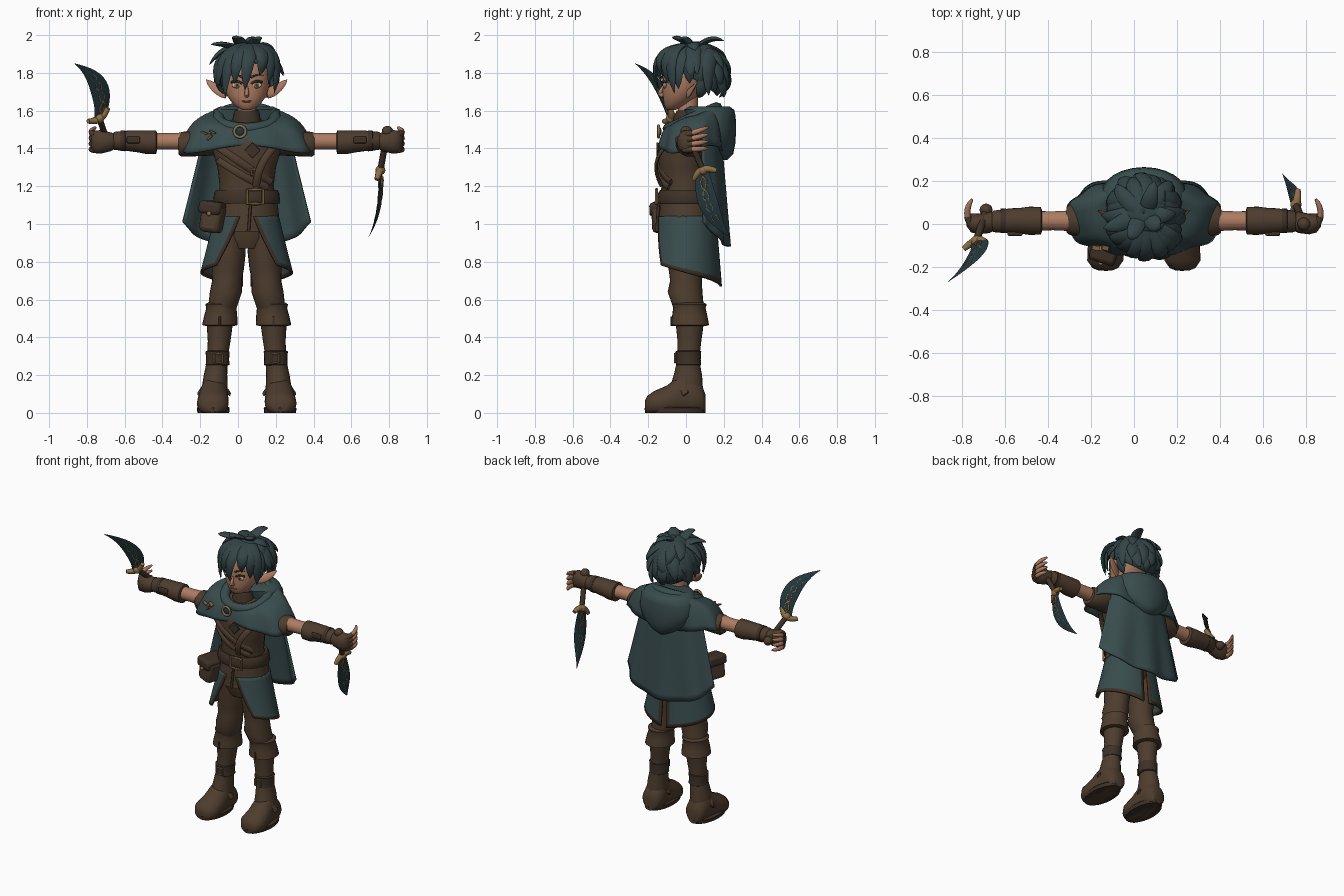
import bpy, bmesh, random
from math import sin, cos, pi, radians, copysign
from mathutils import Vector as V

random.seed(4)
if "Cube" in bpy.data.objects:
    bpy.data.objects.remove(bpy.data.objects["Cube"])
MID = 0.046  # body centre line


def material(name, r, g, b):
    m = bpy.data.materials.new(name)
    m.use_nodes = True
    m.diffuse_color = (r, g, b, 1)
    bsdf = m.node_tree.nodes["Principled BSDF"]
    bsdf.inputs["Base Color"].default_value = (r, g, b, 1)
    bsdf.inputs["Roughness"].default_value = 0.8
    return m


skin = material("skin", .42, .2, .122)
hair = material("dark teal hair", .034, .058, .062)
cloth = material("teal cloth", .041, .073, .076)
leather = material("brown leather", .075, .046, .027)
dark = material("dark leather", .048, .031, .020)
gold = material("old gold", .27, .16, .065)
steel = material("dark blade", .018, .042, .052)
white = material("eye white", .55, .48, .42)
lip = material("lip", .26, .09, .06)


def finish(name, bm, *mats):
    bmesh.ops.remove_doubles(bm, verts=bm.verts, dist=1e-5)
    bmesh.ops.recalc_face_normals(bm, faces=bm.faces)
    me = bpy.data.meshes.new(name)
    bm.to_mesh(me)
    bm.free()
    for m in mats:
        me.materials.append(m)
    ob = bpy.data.objects.new(name, me)
    ob.location.x = MID
    bpy.context.collection.objects.link(ob)
    bpy.ops.object.select_all(action='DESELECT')
    ob.select_set(True)
    bpy.context.view_layer.objects.active = ob
    bpy.ops.object.shade_smooth_by_angle(angle=radians(50))
    return ob


def bridge(bm, rings, loop=False):
    rows = [[bm.verts.new(p) for p in r] for r in rings]
    n = len(rows[0])
    for a, b in zip(rows, rows[1:] + (rows[:1] if loop else [])):
        for k in range(n):
            bm.faces.new((a[k], a[(k + 1) % n], b[(k + 1) % n], b[k]))
    if not loop:
        bm.faces.new(rows[0])
        bm.faces.new(rows[-1])


def loft(name, mat, axis, rows, s=1, n=24):
    """Ellipses (position, centre, centre, radius, radius) along an axis."""
    bm, rings = bmesh.new(), []
    for t, c, d, a, b in rows:
        ring = []
        for k in range(n):
            p, q = c + a * cos(2 * pi * k / n), d + b * sin(2 * pi * k / n)
            x, y, z = {'X': (t, p, q), 'Y': (p, t, q), 'Z': (p, q, t)}[axis]
            ring.append((x * s, y, max(z, 0)))
        rings.append(ring)
    bridge(bm, rings)
    return finish(name, bm, mat)


def bezier(a, b, c, n=8):
    a, b, c = V(a), V(b), V(c)
    return [a * (1 - t) ** 2 + b * 2 * t * (1 - t) + c * t * t for t in (i / n for i in range(n + 1))]


def tubes(name, mat, paths, width, ref=(0, 0, 1), flat=1, n=8, loop=False):
    """Sweep a flattened ring along each path; width is a function of 0..1."""
    bm = bmesh.new()
    for path in paths:
        path, rings = [V(p) for p in path], []
        m = len(path)
        for i, p in enumerate(path):
            nxt, prv = (path[(i + 1) % m], path[i - 1]) if loop else (path[min(i + 1, m - 1)], path[max(i - 1, 0)])
            t = (nxt - prv).normalized()
            r = ref(p) if callable(ref) else V(ref)
            side = t.cross(r).normalized()
            up, w = side.cross(t), width(i / (m - 1))
            rings.append([p + side * w * cos(2 * pi * k / n) + up * w * flat * sin(2 * pi * k / n) for k in range(n)])
        bridge(bm, rings, loop)
    return finish(name, bm, mat)


def sheet(name, mats, fn, nu, nv, thick, rule=None):
    bm = bmesh.new()
    g = [[bm.verts.new(fn(i / nu, j / nv)) for j in range(nv + 1)] for i in range(nu + 1)]
    for i in range(nu):
        for j in range(nv):
            f = bm.faces.new((g[i][j], g[i + 1][j], g[i + 1][j + 1], g[i][j + 1]))
            f.material_index = rule(i, j) if rule else 0
    ob = finish(name, bm, *mats)
    mod = ob.modifiers.new("thickness", 'SOLIDIFY')
    mod.thickness, mod.offset = thick, 0


def ball(name, mat, loc, size):
    bm = bmesh.new()
    bmesh.ops.create_uvsphere(bm, u_segments=20, v_segments=12, radius=1)
    bmesh.ops.scale(bm, vec=size, verts=bm.verts)
    bmesh.ops.translate(bm, vec=loc, verts=bm.verts)
    return finish(name, bm, mat)


def box(name, mat, loc, size, turn=(0, 0, 0), bevel=.008):
    bm = bmesh.new()
    bmesh.ops.create_cube(bm, size=1)
    bmesh.ops.scale(bm, vec=size, verts=bm.verts)
    ob = finish(name, bm, mat)
    ob.location, ob.rotation_euler = V(loc) + V((MID, 0, 0)), turn
    mod = ob.modifiers.new("soft edges", 'BEVEL')
    mod.width, mod.segments = bevel, 2
    return ob


def frame(name, loc, w, h, r=.009):
    c = [V(loc) + V((a * w, 0, b * h)) for a, b in ((-1, -1), (0, -1.05), (1, -1), (1, 1), (0, 1.05), (-1, 1))]
    tubes(name, gold, [c], lambda t: r, (0, 1, 0), 1, 6, True)


# Torso, belt and pouch
loft("tunic", leather, 'Z', [(.96, 0, 0, .178, .15), (1.08, 0, 0, .168, .142), (1.2, 0, -.01, .143, .12),
     (1.3, 0, -.015, .155, .128), (1.4, 0, -.015, .185, .135), (1.5, 0, 0, .18, .115), (1.55, 0, .02, .08, .07)])
loft("pelvis", leather, 'Z', [(.87, 0, 0, .1, .09), (.93, 0, 0, .15, .115), (1, 0, 0, .15, .12)])
loft("collar", dark, 'Z', [(1.5, 0, 0, .085, .08), (1.57, 0, 0, .07, .065), (1.6, 0, .01, .065, .06)])
loft("belt", dark, 'Z', [(z, 0, 0, a, a - .025) for z, a in ((1.105, .172), (1.12, .178), (1.165, .172), (1.18, .162))])
frame("belt_buckle", (.045, -.155, 1.145), .042, .036)
frame("chest_buckle", (.04, -.148, 1.275), .014, .014, .007)
box("chest_patch", dark, (.03, -.15, 1.39), (.06, .012, .06), (0, radians(45), 0), .003)
tubes("chest_straps", leather, [bezier((-.17, -.09, 1.42), (-.04, -.21, 1.33), (.13, -.08, 1.22)),
      bezier((-.15, -.08, 1.34), (-.04, -.19, 1.26), (.11, -.09, 1.19)),
      bezier((.16, -.1, 1.42), (.06, -.2, 1.33), (.05, -.13, 1.2))], lambda t: .02, (0, -1, 0), .45)
tubes("tunic_seam", dark, [[(.02, -.146, 1.1), (.01, -.155, .96)]], lambda t: .008)
box("pouch", leather, (-.175, -.1, 1.03), (.115, .15, .15), (0, radians(8), radians(-18)), .025)
box("pouch_flap", dark, (-.177, -.105, 1.085), (.125, .16, .07), (0, radians(8), radians(-18)), .02)
ball("pouch_stud", gold, (-.2, -.185, 1.055), (.012, .008, .012))

# Mantle, rolled collar, hood and cloak


def mantle(u, v):
    a = 2 * pi * u
    f = .008 * v * sin(9 * a)
    spread = .15 + .2 * v ** .75
    z0, z1 = 1.565 + .06 * sin(a), 1.395 + .02 * sin(3 * a)
    y = copysign(abs(sin(a)) ** .7, sin(a))
    return ((spread + f) * cos(a), .03 + (.125 + .045 * v + f) * y, z0 + (z1 - z0) * v ** 2.3)


def cloak(u, v):
    w = 2 * u - 1
    a, f = 1.3 * w, .01 * v * cos(11 * w)
    return ((.23 + .12 * v + f) * sin(a), .05 + (.13 + .04 * v + f) * cos(a), 1.47 + (.88 + .13 * w * w - 1.47) * v)


sheet("mantle", [cloth], mantle, 64, 12, .014)
sheet("cloak", [cloth], cloak, 48, 14, .016)
ring = [2 * pi * k / 32 for k in range(32)]
tubes("rolled_collar", cloth, [[(.15 * cos(a), .035 + .125 * sin(a), 1.56 + .055 * sin(a)) for a in ring]],
      lambda t: .034, flat=.9, loop=True)
loft("hood", cloth, 'Z', [(1.34, 0, .19, .03, .03), (1.37, 0, .18, .09, .07), (1.43, 0, .157, .17, .105),
     (1.5, 0, .14, .2, .125), (1.57, 0, .13, .195, .133), (1.605, 0, .12, .175, .135), (1.622, 0, .12, .14, .11)])
tubes("cloak_clasp", gold, [[(.03 * cos(a) - .036, -.145, 1.49 + .03 * sin(a)) for a in ring]],
      lambda t: .008, (0, 1, 0), loop=True)
ball("clasp_stone", steel, (-.036, -.14, 1.49), (.024, .01, .024))
for dx, dz in ((0, 0), (.025, .012), (-.02, .008), (.01, -.018)):
    box("mantle_stitch", gold, (-.205 + dx, -.112, 1.475 + dz), (.035, .022, .009), (0, dz * 40, radians(-15)), .002)

# Parts on both sides
for s, tag in ((1, "left_"), (-1, "right_")):
    def tail(u, v):
        a = radians(-78 + 30 * v + (163 - 30 * v) * u)
        return (s * (.165 + .075 * v) * cos(a), .005 + (.15 + .03 * v) * sin(a), 1.04 - (.26 + .11 * u) * v)

    sheet(tag + "coat_tail", [cloth, dark], tail, 24, 14, .012, lambda i, j: int(i in (0, 23) or j == 13))
    loft(tag + "trouser", leather, 'Z', [(.98, .085, 0, .075, .11), (.85, .09, 0, .085, .1), (.76, .1, 0, .085, .092),
         (.7, .105, 0, .078, .084), (.64, .11, -.005, .085, .092), (.55, .13, .015, .075, .08)], s)
    loft(tag + "boot_cuff", leather, 'Z', [(.46, .142, .022, .075, .08), (.465, .142, .022, .094, .1),
         (.51, .138, .02, .088, .094), (.555, .134, .018, .08, .086), (.575, .133, .018, .086, .092), (.585, .132, .018, .07, .075)], s)
    box(tag + "cuff_notch", dark, (s * .142, -.072, .485), (.012, .02, .05), bevel=.003)
    loft(tag + "boot_shaft", leather, 'Z', [(.48, .142, .02, .07, .075), (.38, .146, .018, .06, .063),
         (.28, .156, .012, .054, .058), (.2, .165, .01, .062, .075), (.12, .17, 0, .07, .09)], s)
    loft(tag + "ankle_strap", dark, 'Z', [(z, .154, .013, r, r + .004) for z, r in
         ((.25, .055), (.255, .063), (.285, .061), (.325, .064), (.33, .055))], s)
    frame(tag + "ankle_buckle", (s * .15, -.058, .29), .022, .022, .006)
    loft(tag + "boot_foot", leather, 'Y', [(.102, .17, .05, .04, .05), (.085, .17, .07, .065, .075), (.03, .17, .09, .072, .12),
         (-.04, .174, .085, .076, .11), (-.1, .178, .06, .083, .085), (-.17, .18, .05, .084, .065),
         (-.205, .18, .04, .06, .05), (-.217, .18, .035, .03, .03)], s)
    loft(tag + "sole", dark, 'Z', [(0, .177, -.058, .084, .158), (.025, .177, -.058, .087, .162), (.032, .177, -.058, .08, .155)], s)
    tubes(tag + "boot_strap", leather, [bezier((s * .09, .0, .1), (s * .175, -.1, .235), (s * .255, .0, .1))],
          lambda t: .018, (0, -.6, .8), .4)

    # Arms, bracers and hands
    loft(tag + "sleeve", leather, 'X', [(.13, .02, 1.43, .08, .065), (.26, .02, 1.425, .078, .066),
         (.345, .02, 1.422, .072, .066), (.36, .02, 1.422, .06, .055)], s)
    loft(tag + "arm", skin, 'X', [(.3, .015, 1.438, .05, .047), (.42, .015, 1.438, .044, .043), (.52, .015, 1.438, .045, .045)], s)
    loft(tag + "bracer", leather, 'X', [(.475, .015, 1.435, .05, .048), (.48, .015, 1.433, .064, .063), (.53, .015, 1.433, .066, .063),
         (.575, .015, 1.437, .06, .058), (.62, .015, 1.44, .058, .055), (.7, .012, 1.44, .05, .048), (.71, .012, 1.44, .04, .04)], s)
    loft(tag + "bracer_band", dark, 'X', [(.655 + h, .015, 1.44, r, r - .002) for h, r in
         ((-.016, .045), (-.012, .057), (.012, .056), (.016, .045))], s)
    box(tag + "bracer_plate", dark, (s * .6, -.045, 1.445), (.07, .02, .035), bevel=.006)
    loft(tag + "glove", leather, 'X', [(.69, .012, 1.44, .04, .038), (.72, .008, 1.435, .05, .05), (.77, 0, 1.435, .048, .062),
         (.805, .005, 1.435, .044, .06), (.825, .015, 1.435, .026, .04)], s)
    hand = [bezier((s * .8, -.01, 1.392 + .026 * i), (s * .845, .05, 1.396 + .03 * i), (s * .8, .115, 1.4 + .037 * i))
            for i in range(4)]
    tubes(tag + "fingers", skin, hand, lambda t: .0145 * (1 - t ** 6 * .6))
    tubes(tag + "finger_wraps", leather, [f[:4] for f in hand], lambda t: .0165)

    # Ears, eyes and brows
    tubes(tag + "ear", skin, [bezier((s * .105, .01, 1.69), (s * .15, .03, 1.7), (s * .215, .065, 1.765))],
          lambda t: .034 * (1 - t) ** .7 * (.75 + .9 * t) + .001, (-s * .3, -1, 0), .35, 10)
    for part, mat, y, w, h in (("eye", white, -.111, .027, .016), ("iris", gold, -.114, .016, .017), ("pupil", steel, -.117, .007, .01)):
        ball(tag + part, mat, (s * .052, y, 1.735), (w, .009, h))
    tubes(tag + "lash", dark, [bezier((s * .024, -.124, 1.742), (s * .05, -.128, 1.766), (s * .082, -.106, 1.75))],
          lambda t: .006, (0, 1, 0))
    tubes(tag + "brow", hair, [bezier((s * .02, -.128, 1.775), (s * .05, -.128, 1.795), (s * .09, -.1, 1.785))],
          lambda t: .006 * (1.1 - t), (0, 1, 0))

# Head
loft("neck", skin, 'Z', [(1.54, 0, .01, .052, .052), (1.68, 0, .01, .05, .055)])
loft("head", skin, 'Z', [(1.603, 0, -.078, .022, .02), (1.612, 0, -.07, .042, .036), (1.635, 0, -.052, .073, .066),
     (1.68, 0, -.028, .105, .095), (1.73, 0, -.012, .12, .112), (1.8, 0, 0, .125, .12), (1.87, 0, .01, .11, .11), (1.93, 0, .02, .06, .06)])
tubes("nose", skin, [bezier((0, -.118, 1.735), (0, -.13, 1.715), (0, -.14, 1.69)) + [(0, -.122, 1.68)]],
      lambda t: .006 + .007 * t, (1, 0, 0))
tubes("mouth", lip, [bezier((-.025, -.114, 1.65), (0, -.124, 1.646), (.025, -.114, 1.65))], lambda t: .0045, (0, 1, 0))

# Hair cap and long swept locks
HC = V((0, .05, 1.8))


def scalp(az, pol, k=1.0):
    return HC + V((.15 * sin(pol) * cos(az), .165 * sin(pol) * sin(az), .162 * cos(pol))) * k


sheet("hair_cap", [hair], lambda u, v: scalp(2 * pi * u, .01 + v * (1.8 + .6 * sin(2 * pi * u))), 32, 12, .01)
locks = []
for start, count, reach in ((.12, 7, 1.2), (.5, 9, 1.25), (.85, 12, 1.25), (1.25, 13, 1.05)):
    for i in range(count):
        az = 2 * pi * (i + random.uniform(-.3, .3)) / count + start
        if sin(az) < -.3 and start > .4:
            continue
        twist, length = random.uniform(-.35, .55), reach * random.uniform(.8, 1.15)
        locks.append(bezier(scalp(az, start, .92), scalp(az + twist * .3, start + length * .65, 1.27),
                            scalp(az + twist, start + length, random.uniform(1.02, 1.3))))
# Fringe, parted to one side
for x, z in ((-.15, 1.73), (-.115, 1.675), (-.065, 1.745), (-.01, 1.71), (.07, 1.785), (.115, 1.74), (.145, 1.69)):
    locks.append(bezier((x * .3 + .03, -.03, 1.94), (x * 1.2 + .02, -.215 + 5 * x * x, 1.91), (x, -.145 + 4 * x * x, z)))
# Temple locks above the ears
for s in (1, -1):
    for y, z in ((-.04, 1.715), (.02, 1.745), (.08, 1.735), (.12, 1.68)):
        locks.append(bezier((s * .09, y + .02, 1.91), (s * .19, y - .01, 1.85), (s * .145, y, z)))
# Loose tufts on the crown
for x, y, z in ((-.19, -.02, 1.95), (-.07, -.07, 1.985), (.08, -.02, 1.98), (.05, .2, 1.97), (.15, .05, 1.92), (-.2, .04, 1.84), (.2, .06, 1.79)):
    locks.append(bezier((x * .2, .05, 1.92), (x * .6, y * .6, 2.02 - abs(x) * .3), (x, y, z)))
tubes("hair_locks", hair, locks, lambda t: .05 * (1 - t) ** .65 * (.75 + .7 * t) + .001, lambda p: p - HC, .42)


# Curved daggers
def dagger(tag, pommel, guard, ctrl, tip, normal):
    p, g, n = V(pommel), V(guard), V(normal).normalized()
    spine = bezier(g, ctrl, tip, 14)
    axis = (g - p).normalized()
    side = axis.cross(n).normalized()
    tubes(tag + "grip", dark, [[p, p.lerp(g, .5), g]], lambda t: .017, n)
    ball(tag + "pommel", leather, p, (.03, .03, .03))
    tubes(tag + "guard", gold, [bezier(g + side * .065 + axis * .03, g - axis * .035, g - side * .065 + axis * .03)],
          lambda t: .013 + .008 * sin(pi * t), n)
    ball(tag + "guard_boss", gold, g, (.026, .026, .026))
    tubes(tag + "blade", steel, [spine], lambda t: .052 * (.6 + .5 * sin(pi * t)) * (1 - t ** 3) + .001, n, .2, 4)
    inlay = [[q + side * k * sin(i * 1.3) for i, q in enumerate(spine[1:11])] for k in (.018, -.018)]
    tubes(tag + "blade_inlay", gold, inlay, lambda t: .0055 * (1.2 - .6 * t), n, 2.2, 6)


dagger("right_", (-.735, .065, 1.43), (-.78, -.08, 1.56), (-.725, -.12, 1.755), (-.912, -.27, 1.85), (.5, -.75, -.42))
dagger("left_", (.745, .0, 1.49), (.708, .09, 1.285), (.722, .09, 1.07), (.645, .235, .93), (.93, -.15, -.2))
